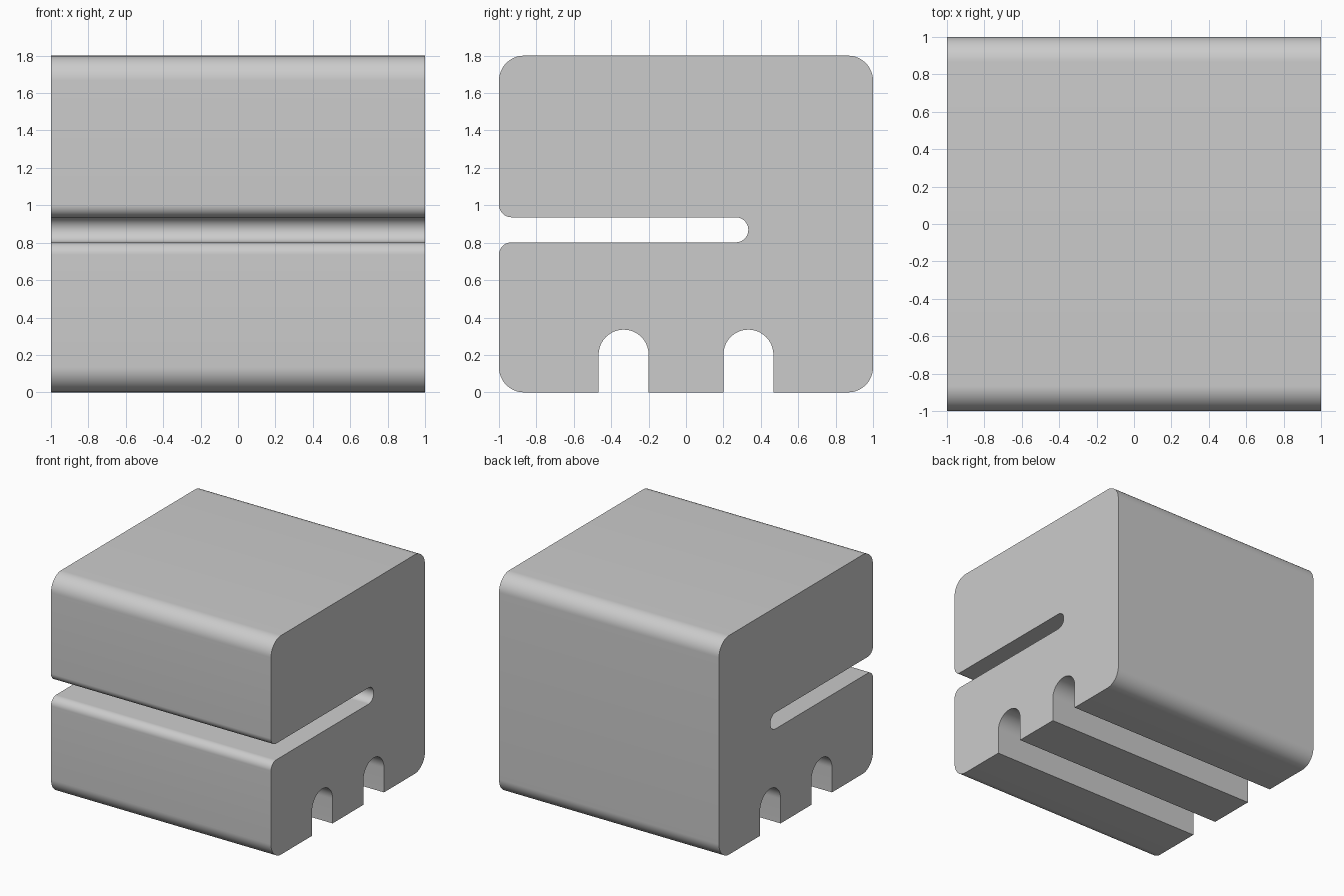
import bpy, bmesh, math
from mathutils import Vector

if "Cube" in bpy.data.objects:
    bpy.data.objects.remove(bpy.data.objects["Cube"])

STEPS = 16
R, SLOT_R, CH_R = 0.134, 0.067, 0.1335


def rounded(corners):
    """Replace each right-angle corner (y, z, radius) with an arc."""
    pts = []
    n = len(corners)
    for i, (y, z, r) in enumerate(corners):
        p = Vector((y, z))
        if r == 0:
            pts.append(p)
            continue
        a = (Vector(corners[i - 1][:2]) - p).normalized()
        b = (Vector(corners[(i + 1) % n][:2]) - p).normalized()
        c = p + r * (a + b)
        for k in range(STEPS + 1):
            t = math.pi / 2 * k / STEPS
            pts.append(c - r * (b * math.cos(t) + a * math.sin(t)))
    # drop coincident points where two arcs meet
    return [p for i, p in enumerate(pts) if (p - pts[i - 1]).length > 1e-4]


def channel(y):
    """Round-topped groove in the underside."""
    return [(y - CH_R, 0, 0), (y - CH_R, 0.335, CH_R),
            (y + CH_R, 0.335, CH_R), (y + CH_R, 0, 0)]


# Side profile: rounded block, two floor channels, deep front slot
outline = rounded(
    [(-1, 0, R)] + channel(-0.3335) + channel(0.3335) +
    [(1, 0, R), (1, 1.8, R), (-1, 1.8, R),
     (-1, 0.936, SLOT_R), (0.333, 0.936, SLOT_R),
     (0.333, 0.802, SLOT_R), (-1, 0.802, SLOT_R)])

# Extrude the profile across the full width
bm = bmesh.new()
face = bm.faces.new([bm.verts.new((-1, p.x, p.y)) for p in outline])
ext = bmesh.ops.extrude_face_region(bm, geom=[face], use_keep_orig=True)
moved = [g for g in ext["geom"] if isinstance(g, bmesh.types.BMVert)]
bmesh.ops.translate(bm, verts=moved, vec=(2, 0, 0))
bmesh.ops.recalc_face_normals(bm, faces=bm.faces)
mesh = bpy.data.meshes.new("slotted_block")
bm.to_mesh(mesh)
bm.free()

block = bpy.data.objects.new("slotted_block", mesh)
bpy.context.collection.objects.link(block)
bpy.context.view_layer.objects.active = block
block.select_set(True)
bpy.ops.object.shade_smooth_by_angle(angle=math.radians(30))
